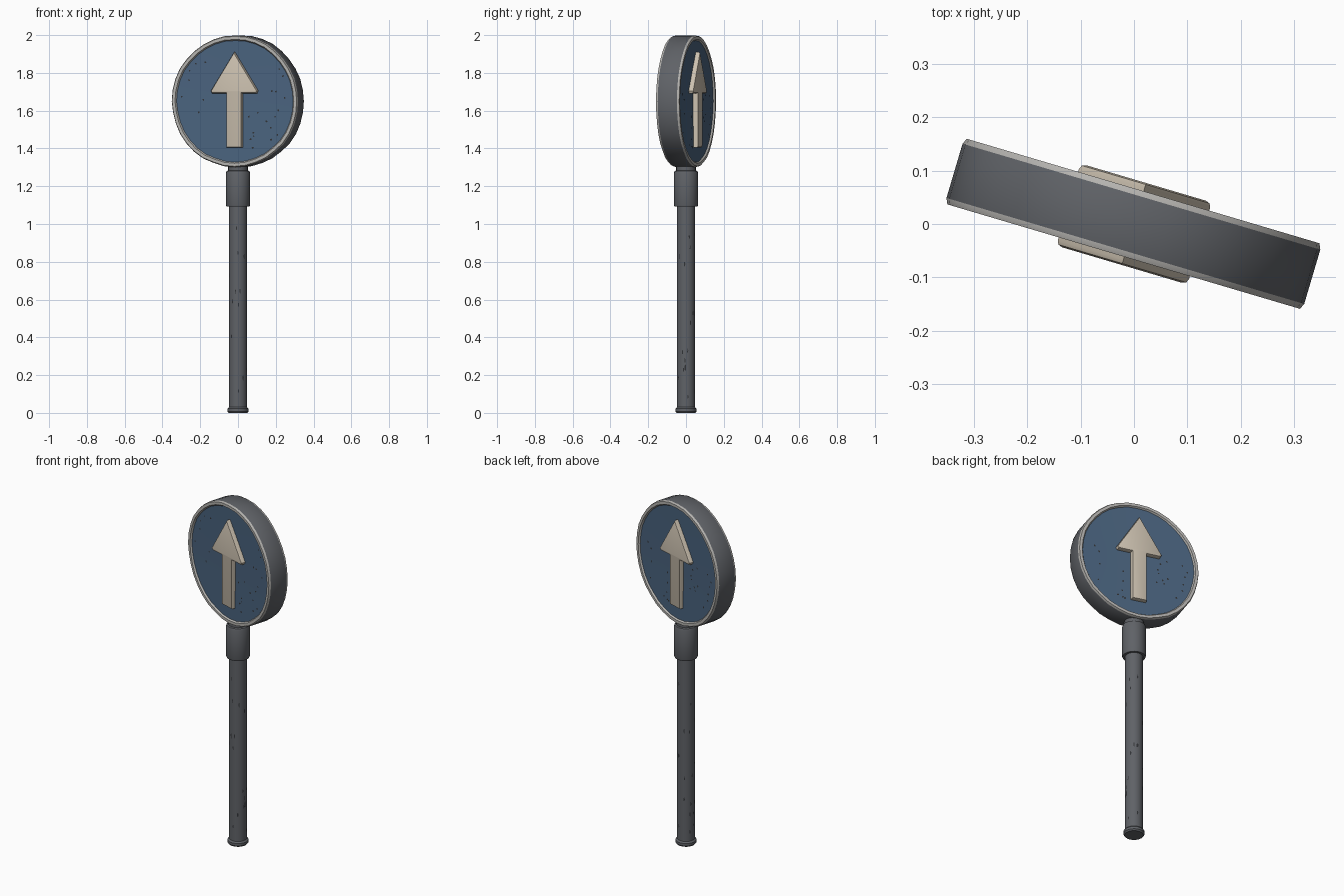
import bpy, bmesh, math, random
from mathutils import Matrix, Vector

if "Cube" in bpy.data.objects:
    bpy.data.objects.remove(bpy.data.objects["Cube"])

random.seed(4)
TURN = Matrix.Translation((0, 0, 1.65)) @ Matrix.Rotation(math.radians(-16.5), 4, 'Z')


def material(name, rgb):
    m = bpy.data.materials.new(name)
    m.diffuse_color = (*rgb, 1)
    m.use_nodes = True
    m.node_tree.nodes["Principled BSDF"].inputs["Base Color"].default_value = m.diffuse_color
    return m


GREY = material("worn grey metal", (0.115, 0.122, 0.135))
BLUE = material("faded blue", (0.068, 0.125, 0.21))
CREAM = material("cream paint", (0.60, 0.53, 0.43))
RIM = material("chipped white", (0.46, 0.45, 0.43))
DARK = material("dark chips", (0.03, 0.032, 0.036))


def finish(bm, name, mats, matrix=Matrix(), smooth=True):
    bmesh.ops.recalc_face_normals(bm, faces=bm.faces)
    me = bpy.data.meshes.new(name)
    bm.to_mesh(me)
    bm.free()
    ob = bpy.data.objects.new(name, me)
    bpy.context.collection.objects.link(ob)
    for m in mats:
        me.materials.append(m)
    ob.matrix_world = matrix
    if smooth:
        bpy.ops.object.select_all(action='DESELECT')
        ob.select_set(True)
        bpy.context.view_layer.objects.active = ob
        bpy.ops.object.shade_smooth_by_angle(angle=math.radians(35))
    return ob


def lathe(name, profile, slots, sides, mats, matrix=Matrix(), wobble=0.0):
    """Spin (radius, height) points about z; slots give a colour per band."""
    bm = bmesh.new()
    scale = [1 + random.uniform(-wobble, wobble) for _ in range(sides)]
    rings = []
    for r, z in profile:
        if r == 0:
            rings.append([bm.verts.new((0, 0, z))] * sides)
            continue
        rings.append([bm.verts.new((r * s * math.cos(2 * math.pi * i / sides),
                                    r * s * math.sin(2 * math.pi * i / sides), z))
                      for i, s in enumerate(scale)])
    for k in range(len(rings) - 1):
        a, b = rings[k], rings[k + 1]
        for i in range(sides):
            j = (i + 1) % sides
            quad = list(dict.fromkeys((a[i], a[j], b[j], b[i])))
            bm.faces.new(quad).material_index = slots[k]
    return finish(bm, name, mats, matrix)


# Sign drum: grey wall, white lips and recessed blue faces on both sides
half = [(0, 0.052), (0.18, 0.053), (0.322, 0.055), (0.328, 0.064), (0.344, 0.064), (0.349, 0.053)]
profile = half + [(r, -z) for r, z in reversed(half)]
slots = [1, 1, 2, 2, 2, 0, 2, 2, 2, 1, 1]
lathe("sign_drum", profile, slots, 36, [GREY, BLUE, RIM],
      TURN @ Matrix.Rotation(math.radians(90), 4, 'X'), wobble=0.006)

# Raised arrow on each face
outline = [(0, 0.26), (0.128, 0.055), (0.122, 0.042), (0.043, 0.042), (0.043, -0.245),
           (-0.043, -0.245), (-0.043, 0.042), (-0.122, 0.042), (-0.128, 0.055)]
SIDES = {"front": TURN, "back": TURN @ Matrix.Rotation(math.pi, 4, 'Z')}
for side, mat in SIDES.items():
    bm = bmesh.new()
    face = bm.faces.new([bm.verts.new((x, -0.045, z)) for x, z in outline])
    ext = bmesh.ops.extrude_face_region(bm, geom=[face])
    for v in ext["geom"]:
        if isinstance(v, bmesh.types.BMVert):
            v.co.y = -0.08
    rim = [e for e in bm.edges if all(v.co.y < -0.07 for v in e.verts)]
    bmesh.ops.bevel(bm, geom=rim, offset=0.01, segments=2, profile=0.5, affect='EDGES')
    finish(bm, side + "_arrow", [CREAM], mat)

# Pole with foot flange, and the collar holding the sign
lathe("pole", [(0, 0), (0.05, 0), (0.056, 0.008), (0.056, 0.022), (0.048, 0.03), (0.048, 1.12)],
      [0] * 5, 20, [GREY])
lathe("collar", [(0.046, 1.092), (0.061, 1.092), (0.064, 1.10), (0.064, 1.27), (0.060, 1.28),
                 (0.052, 1.283), (0.052, 1.325), (0, 1.325)], [0] * 7, 20, [GREY])


# Small paint chips, thin plates lying just proud of the surface
def chip(bm, centre, u, v, size):
    n = 5
    pts = []
    for i in range(n):
        a = 2 * math.pi * i / n
        r = size * random.uniform(0.6, 1.2)
        pts.append(bm.verts.new(centre + u * r * math.cos(a) + v * r * math.sin(a)))
    bm.faces.new(pts)


for side, mat in SIDES.items():
    bm = bmesh.new()
    while len(bm.faces) < 24:
        a, r = random.uniform(0, 2 * math.pi), 0.3 * math.sqrt(random.random())
        x, z = r * math.cos(a), r * math.sin(a)
        if abs(x) > 0.06 and not (abs(x) < 0.14 and 0.03 < z < 0.27):
            chip(bm, Vector((x, -0.0565, z)), Vector((1, 0, 0)), Vector((0, 0, 1)), 0.006)
    finish(bm, side + "_chips", [DARK], mat, smooth=False)

bm = bmesh.new()
for _ in range(40):
    a, z = random.uniform(0, 2 * math.pi), random.uniform(0.08, 1.02)
    out = Vector((math.cos(a), math.sin(a), 0))
    chip(bm, out * 0.0487 + Vector((0, 0, z)), Vector((-out.y, out.x, 0)) * 0.5,
         Vector((0, 0, 1.8)), 0.008)
finish(bm, "pole_chips", [DARK], smooth=False)
